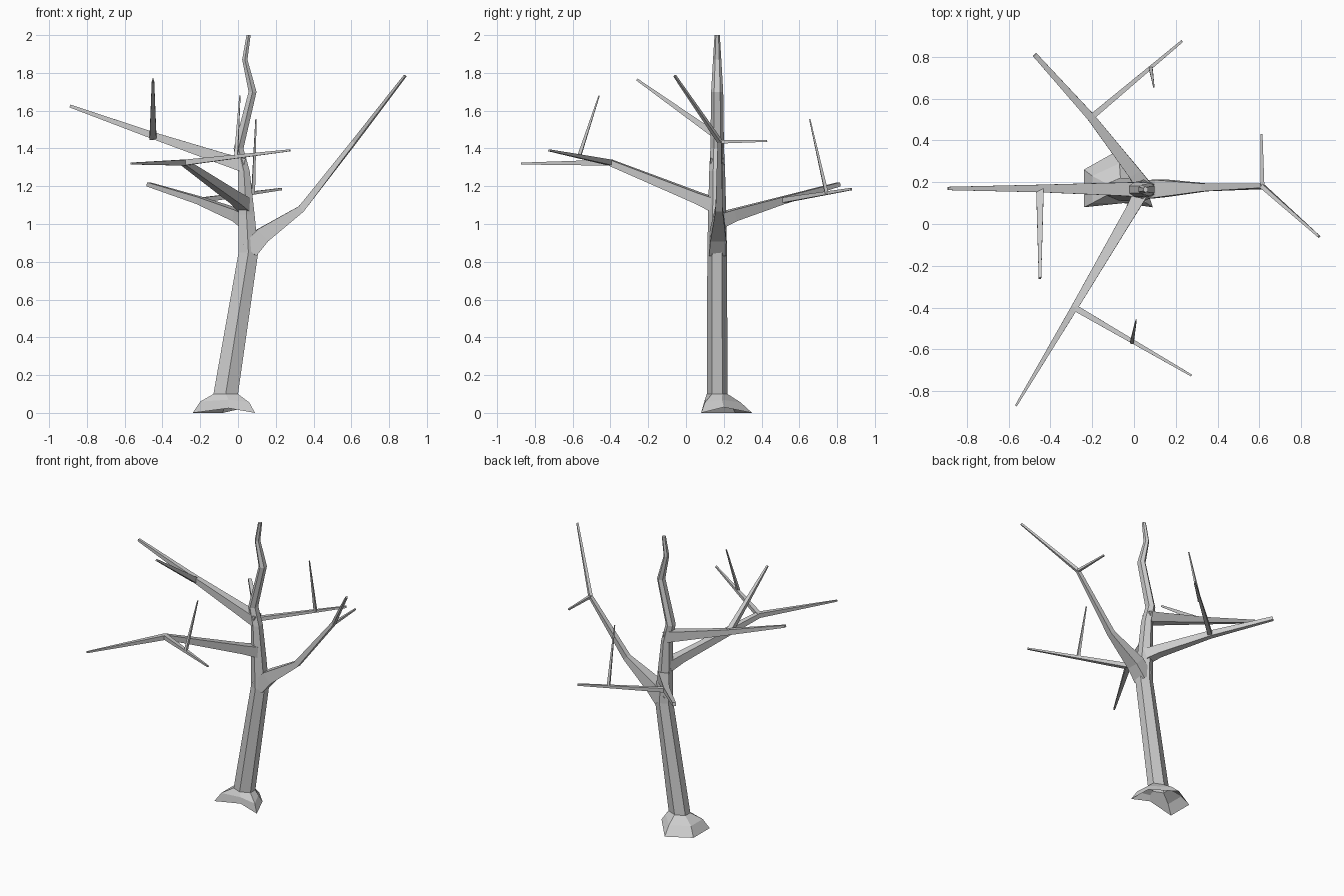
import bpy, bmesh, math
from mathutils import Vector


def skin(name, rings, cap_start=True):
    """Bridge a list of equal-size vertex rings into a flat shaded mesh."""
    bm = bmesh.new()
    loops = [[bm.verts.new(p) for p in ring] for ring in rings]
    n = len(loops[0])
    for a, b in zip(loops, loops[1:]):
        for i in range(n):
            j = (i + 1) % n
            bm.faces.new((a[i], a[j], b[j], b[i]))
    bm.faces.new(loops[-1])
    if cap_start:
        bm.faces.new(loops[0][::-1])
    bmesh.ops.recalc_face_normals(bm, faces=bm.faces[:])
    me = bpy.data.meshes.new(name)
    bm.to_mesh(me)
    bm.free()
    ob = bpy.data.objects.new(name, me)
    bpy.context.collection.objects.link(ob)
    return ob


def branch(name, pts):
    """Four-sided tapering limb; pts = (x, y, z, half thickness)."""
    co = [Vector(p[:3]) for p in pts]
    rings = []
    for i, c in enumerate(co):
        d = Vector()
        if i > 0:
            d += (c - co[i - 1]).normalized()
        if i < len(co) - 1:
            d += (co[i + 1] - c).normalized()
        d.normalize()
        side = d.cross(Vector((0, 0, 1))).normalized()
        up = side.cross(d)
        r = pts[i][3]
        rings.append([c + side * r * s + up * r * u
                      for s, u in ((-1, -1), (1, -1), (1, 1), (-1, 1))])
    return skin(name, rings)


def hexagon(x, y, z, hx, hy):
    """Horizontal six-sided ring with a corner facing front."""
    angles = [math.radians(-90 + 60 * i) for i in range(6)]
    return [Vector((x + hx * math.cos(a) / 0.866, y + hy * math.sin(a), z))
            for a in angles]


# Trunk with flared, open-bottomed root foot
foot = [Vector(p) for p in ((-0.05, 0.10, 0.025), (0.09, 0.08, 0), (0.05, 0.20, 0.03),
                            (-0.08, 0.35, 0), (-0.24, 0.26, 0), (-0.24, 0.08, 0))]
ankle = [Vector(p) for p in ((-0.05, 0.10, 0.07), (0.06, 0.10, 0.055), (0.025, 0.19, 0.07),
                             (-0.07, 0.29, 0.055), (-0.20, 0.23, 0.06), (-0.20, 0.10, 0.06))]
levels = ((-0.065, 0.10, 0.065, 0.055), (0.055, 0.85, 0.052, 0.052),
          (0.045, 1.05, 0.043, 0.048), (0.031, 1.28, 0.031, 0.042),
          (0.003, 1.40, 0.026, 0.036), (0.077, 1.70, 0.021, 0.032),
          (0.036, 1.87, 0.014, 0.022), (0.056, 2.0, 0.011, 0.014))
skin("trunk", [foot, ankle] + [hexagon(x, 0.165, z, hx, hy) for x, z, hx, hy in levels],
     cap_start=False)

# Right limb and its twig
branch("right_branch", [(0.06, 0.165, 0.86, 0.045), (0.13, 0.17, 0.94, 0.042),
                        (0.335, 0.175, 1.08, 0.019), (0.615, 0.18, 1.435, 0.011),
                        (0.885, -0.06, 1.785, 0.006)])
branch("right_twig", [(0.615, 0.18, 1.435, 0.009), (0.61, 0.43, 1.44, 0.005)])

# Left limb and its twig
branch("left_branch", [(0.03, 0.165, 1.31, 0.036), (-0.08, 0.167, 1.345, 0.031),
                       (-0.455, 0.17, 1.47, 0.018), (-0.89, 0.17, 1.625, 0.008)])
branch("left_twig", [(-0.45, 0.17, 1.46, 0.018), (-0.45, -0.26, 1.765, 0.006)])

# Front limb with side twig and upright shoot
branch("front_branch", [(0.035, 0.155, 1.10, 0.036), (-0.01, 0.07, 1.135, 0.029),
                        (-0.285, -0.40, 1.325, 0.016), (-0.565, -0.87, 1.32, 0.005)])
branch("front_twig", [(-0.285, -0.40, 1.325, 0.015), (0.275, -0.725, 1.39, 0.005)])
branch("front_shoot", [(-0.01, -0.565, 1.36, 0.009), (0.01, -0.46, 1.68, 0.003)])

# Back limb with side twig and upright shoot
branch("back_branch", [(0.045, 0.18, 1.02, 0.037), (0.0, 0.245, 1.045, 0.031),
                       (-0.205, 0.51, 1.125, 0.019), (-0.475, 0.81, 1.21, 0.011)])
branch("back_twig", [(-0.205, 0.51, 1.125, 0.014), (0.23, 0.875, 1.185, 0.006)])
branch("back_shoot", [(0.08, 0.745, 1.16, 0.009), (0.095, 0.655, 1.555, 0.003)])
